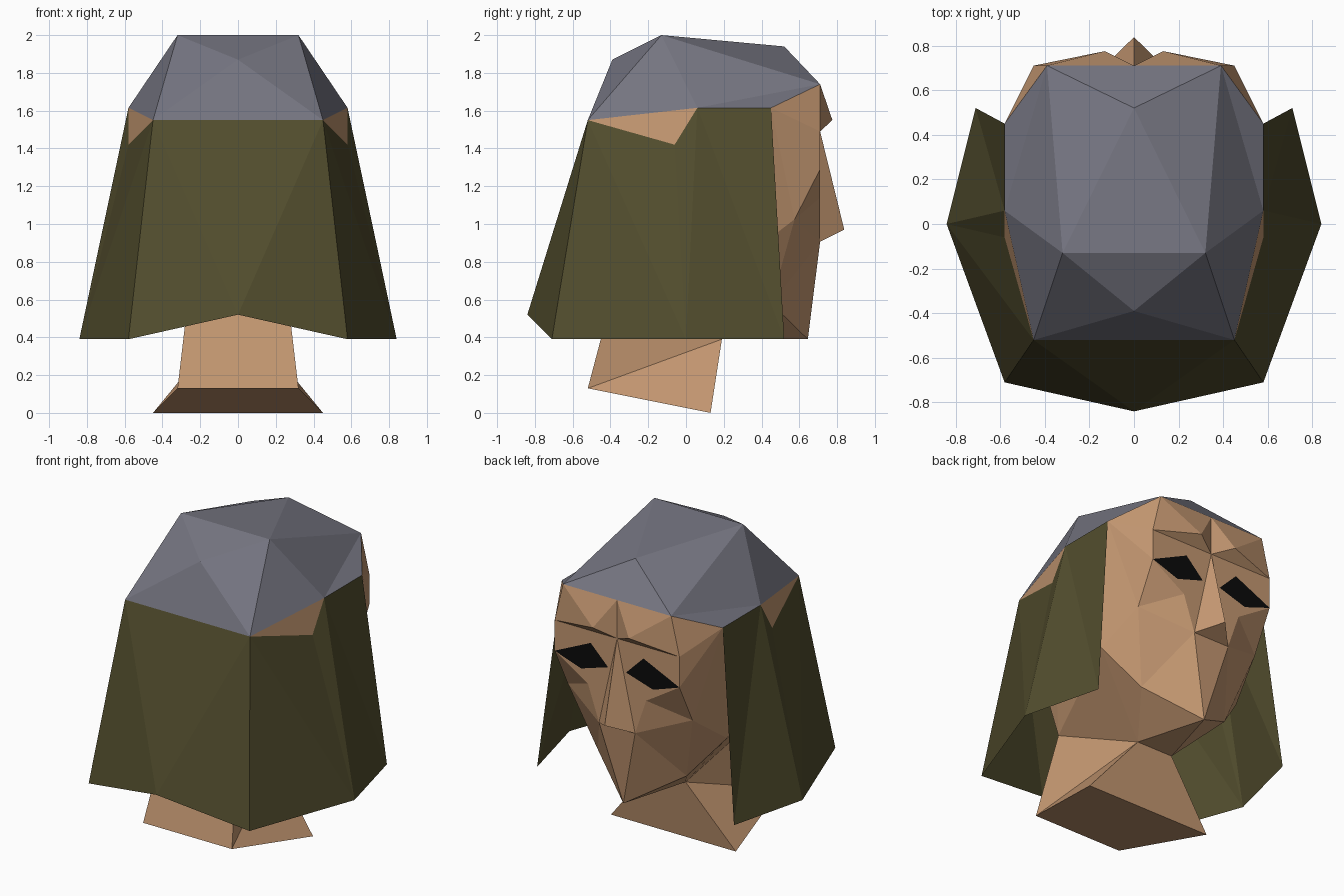
import bpy, bmesh

if "Cube" in bpy.data.objects:
    bpy.data.objects.remove(bpy.data.objects["Cube"])

# Named points of the right half (x >= 0); "~name" means its mirror image
CAP = dict(crown=(.32, -.13, 2), back=(.45, -.52, 1.55), ridge=(0, -.39, 1.87),
           peak=(0, .52, 1.94), front=(.39, .71, 1.74),
           side=(.58, .06, 1.615), temple=(.58, .45, 1.615))
HAIR = dict(back=CAP["back"], side=CAP["side"], temple=CAP["temple"],
            ear=(.58, -.06, 1.42), nape=(0, -.84, .52), corner=(.58, -.71, .39),
            flare=(.84, 0, .39), lock=(.71, .52, .39))
EYE = dict(inner=(.065, .71, 1.285), lid=(.19, .71, 1.41),
           outer=(.45, .71, 1.29), lower=(.26, .71, 1.225))
NECK = dict(throat=(.13, .19, .39), nape=(.26, -.385, .64),
            rear=(.32, -.52, .13), base=(.45, .13, 0))
FACE = dict(hairline=(0, .71, 1.74), bridge=(0, .71, 1.49), browend=(.45, .71, 1.49),
            brow=(.13, .775, 1.55), tip=(0, .838, .97), wing=(.13, .71, .907),
            cheek=(.21, .71, 1.14), bone=(.45, .575, 1.025), jaw=(.32, .45, .58),
            hinge=(.52, .32, .83), chin=(0, .645, .39))
HEAD = {**FACE, **EYE, "throat": NECK["throat"], "nape": NECK["nape"],
        "front": CAP["front"], "back": CAP["back"], "side": CAP["side"],
        "temple": CAP["temple"], "ear": HAIR["ear"]}


def material(name, color):
    m = bpy.data.materials.new(name)
    m.diffuse_color = (*color, 1)
    m.use_nodes = True
    m.node_tree.nodes["Principled BSDF"].inputs["Base Color"].default_value = m.diffuse_color
    return m


def build(name, points, mat, *regions):
    """Make a flat-faced mesh from named faces and their mirror images."""
    bm = bmesh.new()
    verts, done = {}, set()

    def vert(key):
        x, y, z = points[key.lstrip("~")]
        co = (-x if key[0] == "~" and x else x, y, z)
        if co not in verts:
            verts[co] = bm.verts.new(co)
        return verts[co]

    for face in [f for region in regions for f in region.split(",")]:
        keys = face.split()
        flip = [k[1:] if k[0] == "~" else "~" + k for k in keys]
        for side in (keys, flip[::-1]):
            vs = [vert(k) for k in side]
            if frozenset(vs) not in done:
                done.add(frozenset(vs))
                bm.faces.new(vs)
    bmesh.ops.recalc_face_normals(bm, faces=bm.faces)
    mesh = bpy.data.meshes.new(name)
    bm.to_mesh(mesh)
    bm.free()
    mesh.materials.append(mat)
    obj = bpy.data.objects.new(name, mesh)
    bpy.context.collection.objects.link(obj)
    return obj


skin = material("skin", (.55, .31, .165))
olive = material("olive", (.085, .075, .027))
slate = material("slate", (.175, .175, .215))
black = material("black", (.003, .003, .003))

# Skull cap: top, sides, back
build("cap", CAP, slate,
      "crown ~crown peak, crown peak front, peak front ~front",
      "crown front side, side temple front, crown side back",
      "crown back ridge, crown ridge ~crown, ridge back ~back")

# Open curtain of hair: back, sides
build("hair", HAIR, olive,
      "back ~back nape, back nape corner",
      "back corner flare, back flare ear, ear flare side, side flare lock, side lock temple")

# Head: brow, eye surround, nose, cheek, chin, side, back, underside
build("head", HEAD, skin,
      "front browend brow, front brow hairline, hairline brow bridge, browend bridge brow",
      "browend outer lid, bridge browend lid, bridge lid inner",
      "bridge inner wing, bridge wing tip, tip wing ~wing",
      "inner lower cheek, inner cheek wing, outer cheek lower, outer bone cheek",
      "cheek bone wing, bone jaw wing, wing jaw chin, wing chin ~wing",
      "front temple browend, temple outer browend, temple bone outer",
      "temple hinge bone, bone hinge jaw, temple side ear hinge",
      "back ear side, ear nape hinge, back nape ear, back ~back ~nape nape",
      "hinge throat jaw, hinge nape throat, jaw throat chin, chin throat ~throat")

# Eyes
build("eyes", EYE, black, "inner lower outer lid")

# Neck
build("neck", NECK, skin,
      "rear base throat, rear throat nape, base ~base ~throat throat",
      "rear nape ~nape ~rear, rear ~rear ~base base")
